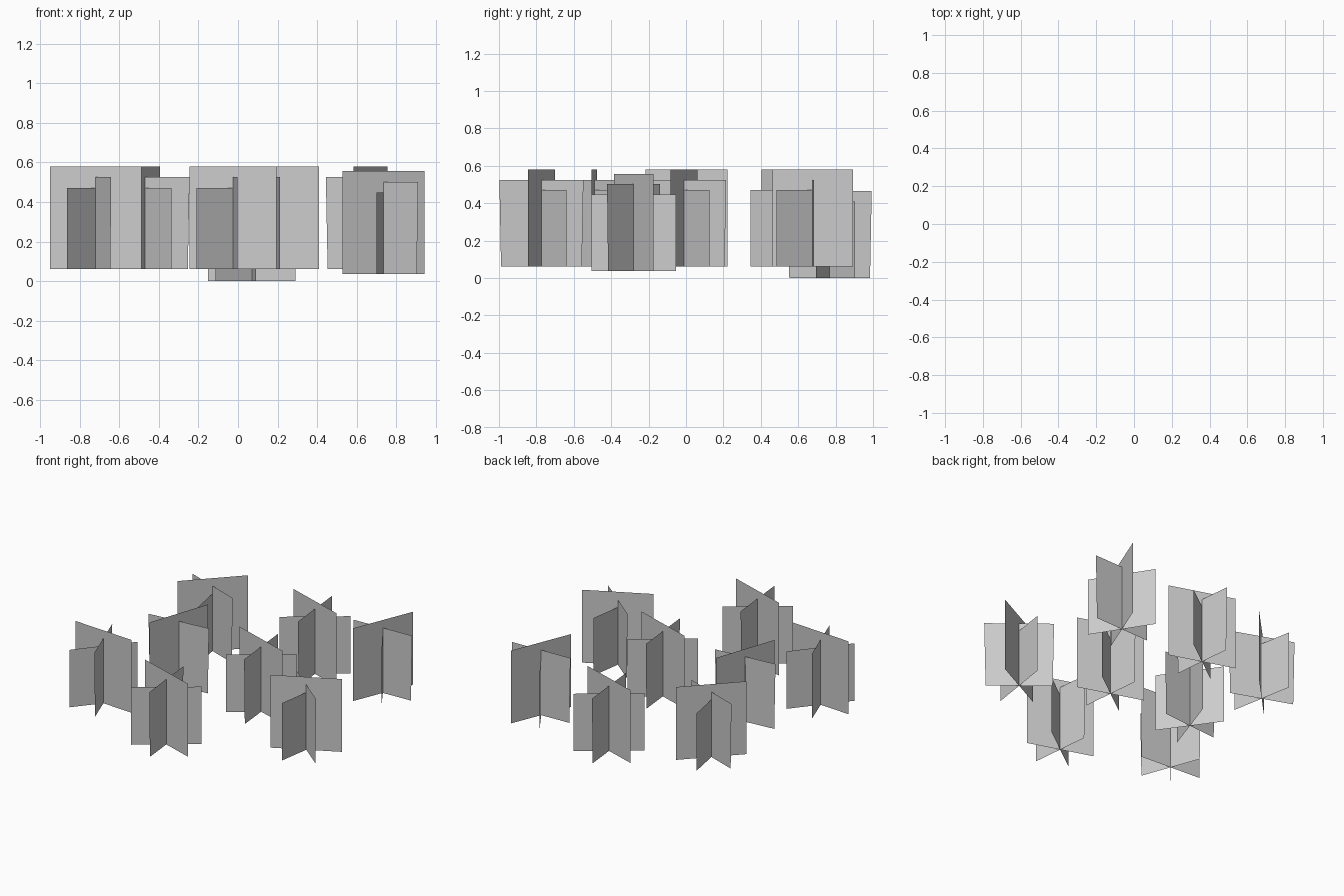
import bpy, bmesh
from math import sin, cos, radians

if "Cube" in bpy.data.objects:
    bpy.data.objects.remove(bpy.data.objects["Cube"])

# One foliage card: (turn in degrees, half width at bottom, half width at top, height)
CARDS = [
    (0.0, 0.232, 0.232, 0.52),     # tall card
    (54.4, 0.229, 0.229, 0.41),    # short card
    (-66.0, 0.217, 0.226, 0.465),  # flared middle card
]

# Clump placement: x, y, base height, turn in degrees
CLUMPS = [
    (-0.025, -0.773, 0.06, -18.2),
    (0.19, -0.01, 0.06, -18.2),
    (0.07, 0.768, 0.0, -18.2),
    (-0.72, -0.49, 0.06, -3.7),
    (-0.47, 0.003, 0.06, 71.0),
    (0.67, 0.677, 0.06, 68.0),
    (0.735, -0.28, 0.037, 27.0),
    (-0.60, 0.57, 0.06, 46.0),
]


def make_clump(name, x, y, z, turn):
    """Three upright cards crossing on a common vertical axis."""
    bm = bmesh.new()
    for angle, low, high, height in CARDS:
        a = radians(turn + angle)
        corners = [(-low, 0), (low, 0), (high, height), (-high, height)]
        bm.faces.new([bm.verts.new((r * cos(a), r * sin(a), h)) for r, h in corners])
    mesh = bpy.data.meshes.new(name)
    bm.to_mesh(mesh)
    bm.free()
    obj = bpy.data.objects.new(name, mesh)
    obj.location = (x, y, z)
    bpy.context.collection.objects.link(obj)


# Scattered clumps
for i, clump in enumerate(CLUMPS, 1):
    make_clump(f"foliage_clump_{i}", *clump)
